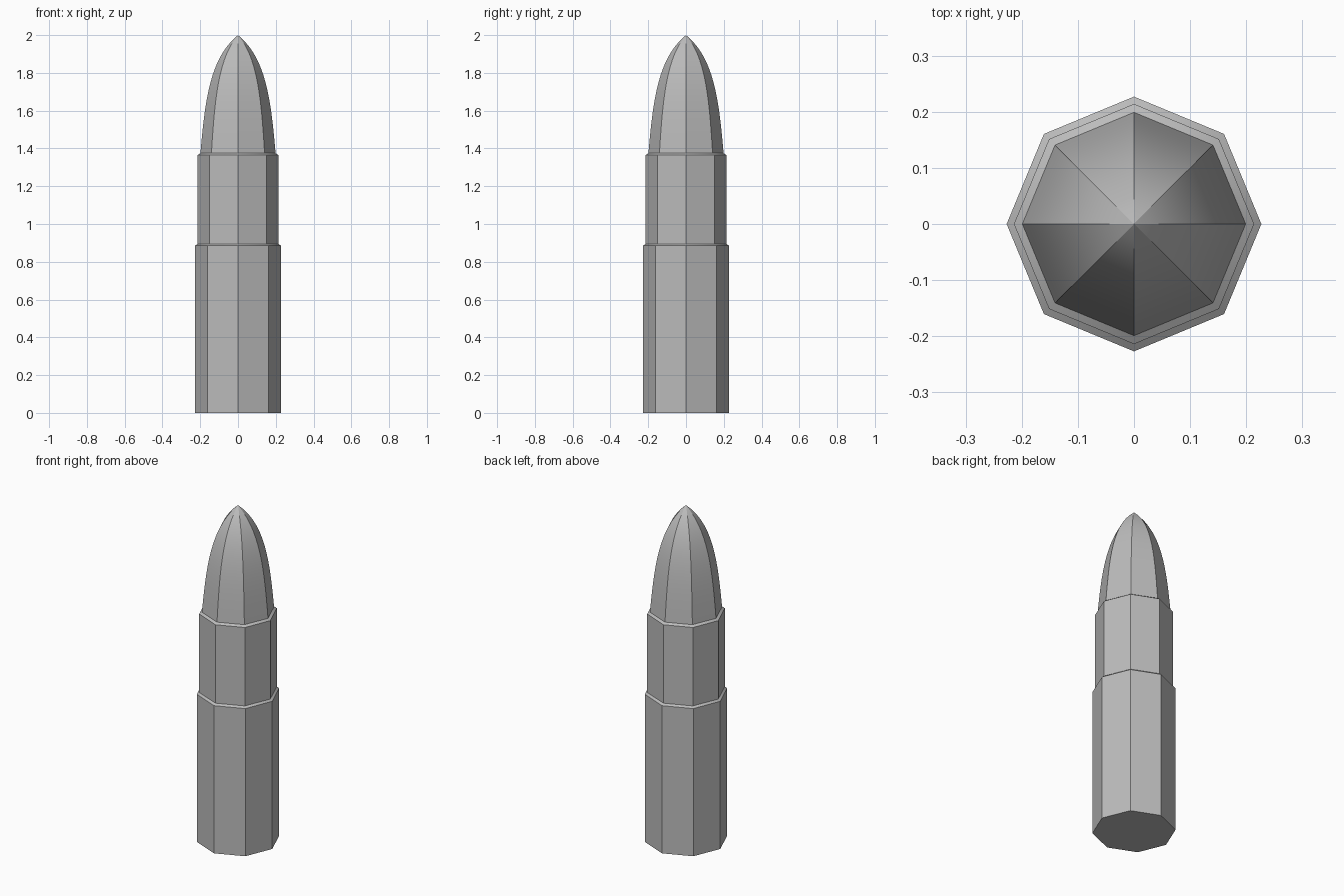
import bpy, bmesh, math

cube = bpy.data.objects.get("Cube")
if cube:
    bpy.data.objects.remove(cube, do_unlink=True)

SIDES = 8

grey = bpy.data.materials.new("plain grey")
grey.use_nodes = True
grey.diffuse_color = (0.5, 0.5, 0.5, 1)
grey.node_tree.nodes["Principled BSDF"].inputs["Base Color"].default_value = (0.5, 0.5, 0.5, 1)


def bezier(a, b, c, d, steps):
    """Points along a cubic curve, both ends included."""
    pts = []
    for i in range(steps + 1):
        t = i / steps
        s = 1 - t
        w = (s**3, 3 * s * s * t, 3 * s * t * t, t**3)
        pts.append(tuple(sum(k * p[j] for k, p in zip(w, (a, b, c, d))) for j in (0, 1)))
    return pts


def lathe(name, profile):
    """Eight-sided turned solid from (radius, height) pairs, bottom to top."""
    bm = bmesh.new()
    rings = []
    for r, z in profile:
        if r < 1e-5:
            rings.append([bm.verts.new((0, 0, z))] * SIDES)
        else:
            rings.append([bm.verts.new((r * math.cos(math.tau * i / SIDES),
                                        r * math.sin(math.tau * i / SIDES), z))
                          for i in range(SIDES)])
    for low, high in zip(rings, rings[1:]):
        for i in range(SIDES):
            j = (i + 1) % SIDES
            corners = [low[i], low[j], high[j], high[i]]
            bm.faces.new(list(dict.fromkeys(corners)))
    bm.faces.new(rings[0][::-1])
    mesh = bpy.data.meshes.new(name)
    bm.normal_update()
    bm.to_mesh(mesh)
    bm.free()
    mesh.materials.append(grey)
    obj = bpy.data.objects.new(name, mesh)
    bpy.context.collection.objects.link(obj)
    # Smooth along the length, crisp between the eight sides
    bpy.ops.object.select_all(action="DESELECT")
    obj.select_set(True)
    bpy.context.view_layer.objects.active = obj
    bpy.ops.object.shade_smooth_by_angle(angle=math.radians(30))
    return obj


# Stepped casing with two narrow sloping shoulders, and a curved pointed tip
casing = [(0.227, 0), (0.227, 0.885), (0.214, 0.895), (0.214, 1.365), (0.199, 1.375)]
tip = bezier((0.199, 1.375), (0.175, 1.65), (0.15, 1.88), (0, 2), 14)
lathe("stepped_body", casing + tip[1:])
